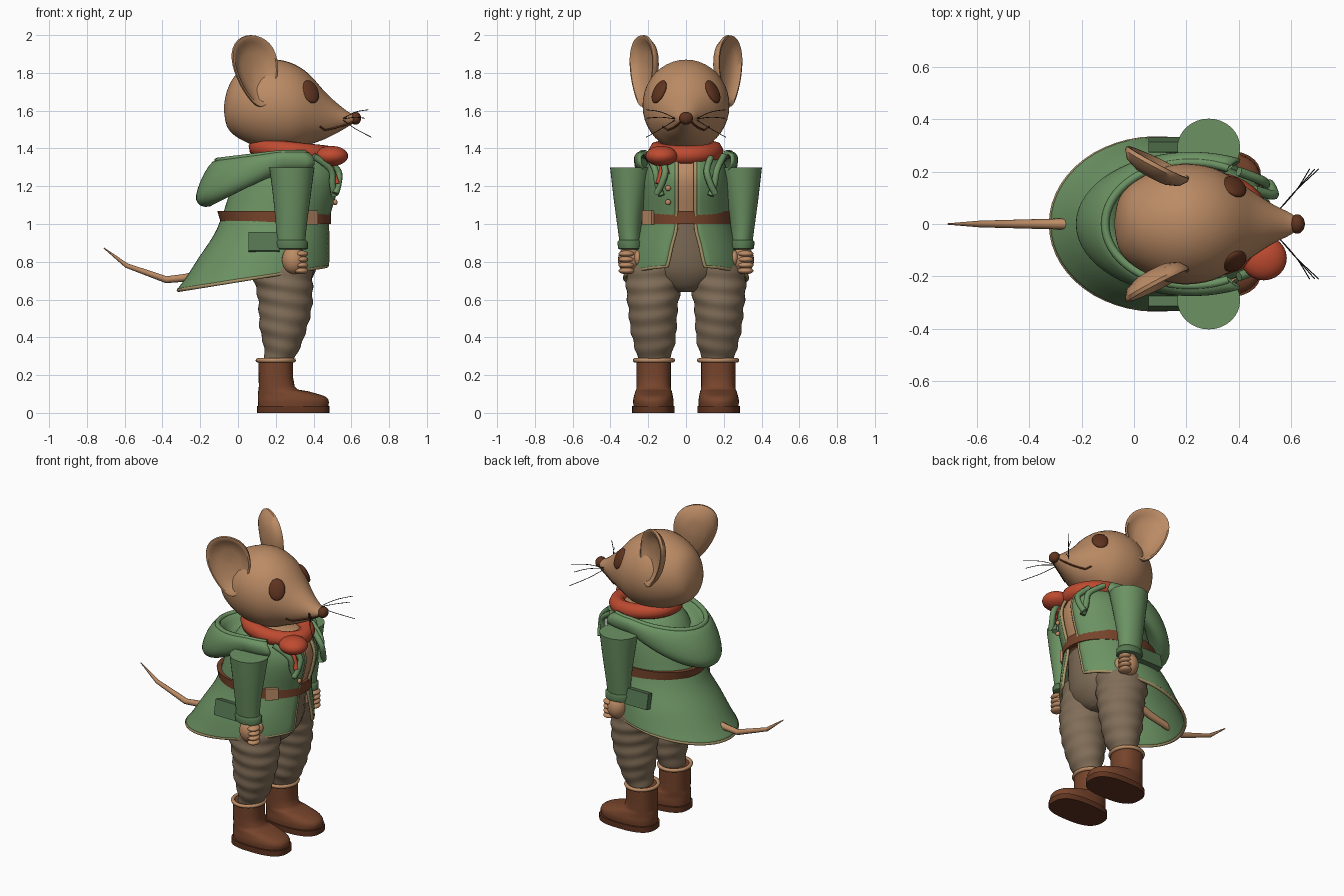
import bpy, bmesh, math
from math import sin, cos, pi, radians
from mathutils import Vector, Matrix

if "Cube" in bpy.data.objects:
    bpy.data.objects.remove(bpy.data.objects["Cube"])


def material(name, r, g, b):
    m = bpy.data.materials.new(name)
    m.use_nodes = True
    m.diffuse_color = (r, g, b, 1)
    m.node_tree.nodes["Principled BSDF"].inputs["Base Color"].default_value = (r, g, b, 1)
    return m


FUR = material("tan fur", .50, .26, .13)
GREEN = material("coat green", .15, .29, .125)
DARK_GREEN = material("dark green", .09, .18, .08)
RED = material("scarf red", .52, .07, .03)
LEATHER = material("brown leather", .18, .057, .024)
DARK = material("dark brown", .115, .034, .014)
CLOTH = material("trouser cloth", .22, .155, .098)
TRIM = material("beige trim", .40, .30, .14)
BLACK = material("whisker black", .02, .015, .012)


def finish(obj, angle=50):
    bpy.ops.object.select_all(action='DESELECT')
    obj.select_set(True)
    bpy.context.view_layer.objects.active = obj
    bpy.ops.object.shade_smooth_by_angle(angle=radians(angle))
    return obj


def loft(name, rings, mat, closed=True, caps=True, thick=0, angle=50):
    """Skin a list of point rings."""
    bm = bmesh.new()
    rows = [[bm.verts.new(p) for p in ring] for ring in rings]
    n = len(rows[0])
    for a, b in zip(rows, rows[1:]):
        for i in range(n if closed else n - 1):
            j = (i + 1) % n
            bm.faces.new((a[i], a[j], b[j], b[i]))
    if caps:
        bm.faces.new(rows[0])
        bm.faces.new(rows[-1])
    bmesh.ops.recalc_face_normals(bm, faces=bm.faces)
    me = bpy.data.meshes.new(name)
    bm.to_mesh(me)
    bm.free()
    obj = bpy.data.objects.new(name, me)
    bpy.context.collection.objects.link(obj)
    me.materials.append(mat)
    if thick:
        mod = obj.modifiers.new("thickness", 'SOLIDIFY')
        mod.thickness, mod.offset = thick, 0
    return finish(obj, angle)


def dense(sections, n):
    """Smoothly interpolate rows of numbers."""
    out = []
    for k in range(len(sections) - 1):
        p = [Vector(sections[min(max(k + d, 0), len(sections) - 1)]) for d in (-1, 0, 1, 2)]
        for i in range(n):
            t = i / n
            out.append(p[1] + .5 * t * (p[2] - p[0] + t * (2 * p[0] - 5 * p[1] + 4 * p[2] - p[3]
                       + t * (3 * (p[1] - p[2]) + p[3] - p[0]))))
    return out + [Vector(sections[-1])]


def oval(z, x0, x1, y0, y1, n=32, p=1, fold=0):
    """Horizontal oval ring; p below one makes it boxier, fold adds wrinkles."""
    ring = []
    for i in range(n):
        a = 2 * pi * i / n
        k = 1 + fold * sin(75 * z + 2 * sin(a + 1))
        c, s = cos(a), sin(a)
        ring.append(((x0 + x1) / 2 + k * (x1 - x0) / 2 * math.copysign(abs(c) ** p, c),
                     (y0 + y1) / 2 + k * (y1 - y0) / 2 * math.copysign(abs(s) ** p, s), z))
    return ring


def flip(rings, s):
    return [[(x, y * s, z) for x, y, z in r] for r in rings]


def ball(name, loc, size, mat, rot=None):
    bpy.ops.mesh.primitive_uv_sphere_add(segments=24, ring_count=16)
    obj = bpy.context.object
    obj.name = name
    obj.matrix_world = Matrix.Translation(loc) @ (rot or Matrix()) @ Matrix.Diagonal((*size, 1))
    obj.data.materials.append(mat)
    return finish(obj)


def tube(name, pts, r, mat, taper=None, smooth=True, closed=False):
    cu = bpy.data.curves.new(name, 'CURVE')
    cu.dimensions, cu.bevel_depth, cu.bevel_resolution = '3D', r, 2
    cu.use_fill_caps = True
    path = dense(pts, 5) if smooth else [Vector(p) for p in pts]
    sp = cu.splines.new('POLY')
    sp.points.add(len(path) - 1)
    sp.use_cyclic_u = closed
    for i, p in enumerate(path):
        sp.points[i].co = (*p, 1)
        sp.points[i].radius = taper[i] if taper else 1
    obj = bpy.data.objects.new(name, cu)
    bpy.context.collection.objects.link(obj)
    bpy.ops.object.select_all(action='DESELECT')
    obj.select_set(True)
    bpy.context.view_layer.objects.active = obj
    bpy.ops.object.convert(target='MESH')
    obj = bpy.context.object
    obj.data.materials.clear()
    obj.data.materials.append(mat)
    return finish(obj)


# Head: sections along x as (x, low z, high z, half width)
HEAD = dense([(-.075, 1.60, 1.62, .01), (-.06, 1.52, 1.70, .09), (-.02, 1.47, 1.78, .145),
              (.05, 1.43, 1.83, .19), (.13, 1.40, 1.86, .222), (.21, 1.385, 1.87, .23),
              (.30, 1.39, 1.845, .215), (.38, 1.42, 1.79, .175), (.46, 1.45, 1.70, .12),
              (.53, 1.485, 1.635, .075), (.59, 1.52, 1.59, .045), (.63, 1.545, 1.575, .02)], 3)


def head_point(sec, a, grow=1):
    x, lo, hi, w = sec
    return (x, grow * w * cos(a), (lo + hi) / 2 + grow * (hi - lo) / 2 * sin(a))


loft("head", [[head_point(s, 2 * pi * i / 40) for i in range(40)] for s in HEAD], FUR)
ball("nose", (.622, 0, 1.56), (.03, .037, .034), DARK)

# Ear bowl profile: (radius, depth)
EAR = [(.02, -.04), (.5, -.035), (.85, -.015), (1, .015), (.99, .03), (.92, .03),
       (.8, .008), (.5, -.012), (.02, -.018)]
along, out = Vector((.88, -.47, 0)), Vector((.47, .88, 0))
for s, side in ((-1, "right"), (1, "left")):
    rings = []
    for r, d in EAR:
        ring = []
        for i in range(36):
            u, v = r * cos(2 * pi * i / 36), r * sin(2 * pi * i / 36)
            p = Vector((.085 - .025 * v, .21, 1.81 + .19 * v)) + along * u * (.128 + .04 * v) + out * d
            ring.append((p.x, p.y * s, p.z))
        rings.append(ring)
    loft(side + "_ear", rings, FUR)

    # Eye, mouth line and whiskers
    normal = Vector((.5, .75 * s, .43))
    rot = normal.to_track_quat('Z', 'Y').to_matrix().to_4x4()
    ball(side + "_eye", (.383, .142 * s, 1.70), (.05, .066, .022), DARK, rot)
    line = [head_point(q, radians(-38 if q[0] > .45 else -28), 1.01) for q in HEAD if .42 < q[0] < .61]
    tube(side + "_mouth", [(x, y * s, z) for x, y, z in line], .005, DARK, smooth=False)
    for dz, dx in ((.045, 0), (.0, -.02), (-.1, .015)):
        tube(side + "_whisker", [(.55, .05 * s, 1.555), (.62, .13 * s, 1.565 + dz * .6),
                                 (.69 + dx, .21 * s, 1.56 + dz)], .002, BLACK)

# Scarf ring, knot and tails
tube("scarf", [(.29 + .185 * cos(a), .15 * sin(a), 1.385 - .02 * cos(a))
               for a in [2 * pi * i / 40 for i in range(40)]], .05, RED, smooth=False, closed=True)
ball("scarf_knot", (.495, -.13, 1.36), (.088, .085, .053), RED)
for x, y, z in ((.50, -.10, 1.26), (.52, -.14, 1.21)):
    tube("scarf_tail", [(.48, -.12, 1.34), (x, y, z)], .022, RED, taper=(.5, 1), smooth=False)

# Coat: sections as (z, back x, front x, half width, half gap)
COAT = dense([(1.38, .12, .46, .13, .05), (1.33, .05, .50, .19, .05), (1.25, .0, .53, .22, .05),
              (1.15, -.04, .515, .23, .05), (1.03, -.08, .48, .235, .05), (.95, -.12, .48, .26, .055),
              (.85, -.20, .485, .295, .075), (.76, -.27, .49, .315, .09), (.71, -.315, .49, .325, .10)], 3)


def coat_ring(sec, n=48):
    z, back, front, w, gap = sec
    a0 = math.asin(gap / w)
    ring = []
    for i in range(n + 1):
        a = a0 + (2 * pi - 2 * a0) * i / n
        slope = max(0, min(1, (1 - z) / .29)) * (.065 * cos(a) + .005)
        ring.append(((back + front) / 2 + (front - back) / 2 * cos(a), w * sin(a), z + slope))
    return ring


coat = [coat_ring(s) for s in COAT]
loft("coat", coat, GREEN, closed=False, caps=False, thick=.016)
tube("coat_trim", [r[0] for r in coat] + coat[-1][1:-1] + [r[-1] for r in reversed(coat)],
     .010, TRIM, smooth=False)
loft("shirt", [oval(z, b + .03, f - .015, .02 - w, w - .02) for z, b, f, w, g in COAT if z > .99], FUR)

# Belt and buckle
belt = [oval(z, -.09 - d + (1.03 - z) * .3, .485 + d, -.24 - d, .24 + d, 48)
        for z, d in ((1.0, -.02), (1.0, .008), (1.068, .008), (1.068, -.02))]
loft("belt", belt, LEATHER, caps=False)


def box(name, loc, size, mat, turn=0, tilt=0):
    bpy.ops.mesh.primitive_cube_add(size=1, location=loc, rotation=(tilt, 0, turn))
    obj = bpy.context.object
    obj.name, obj.scale = name, size
    obj.data.materials.append(mat)
    mod = obj.modifiers.new("soft_edges", 'BEVEL')
    mod.width, mod.segments = .008, 2
    return finish(obj)


box("belt_buckle", (.385, -.20, 1.035), (.08, .02, .075), FUR, radians(38))
for z in (1.115, 1.19):
    ball("button", (.515, -.095, z), (.012, .015, .015), FUR)

# Hood: horseshoe arcs as (back reach, half width, back z, side z)
HOOD = dense([(.14, .15, 1.28, 1.33), (.25, .19, 1.27, 1.33), (.33, .235, 1.335, 1.375),
              (.40, .265, 1.25, 1.36), (.435, .265, 1.13, 1.32), (.37, .245, 1.10, 1.29),
              (.25, .21, 1.19, 1.27)], 4)
hood = []
for reach, w, zb, zs in HOOD:
    ring = []
    for i in range(41):
        a = radians(-115 + 230 * i / 40)
        t = max(0, cos(a))
        ring.append((.22 - reach * cos(a), w * sin(a), zs + (zb - zs) * t))
    hood.append(ring)
loft("hood", hood, GREEN, closed=False, caps=False, thick=.014)
tube("hood_rim", hood[8], .016, GREEN, smooth=False)

# Hips and tail
loft("hips", [oval(*q) for q in dense([(.64, .18, .32, -.06, .06), (.68, .12, .37, -.15, .15),
     (.78, .08, .42, -.23, .23), (1.0, .03, .45, -.21, .21)], 4)], CLOTH)
tube("tail", [(.1, 0, .84), (-.12, 0, .75), (-.28, 0, .715), (-.38, 0, .705), (-.59, 0, .78),
              (-.71, 0, .873)], .023, FUR, taper=(1.1, 1, .9, .8, .55, .12), smooth=False)

for s, side in ((-1, "right"), (1, "left")):
    # Collar straps
    for path in ([(.40, .2, 1.36), (.49, .165, 1.29), (.50, .15, 1.21), (.51, .13, 1.15)],
                 [(.46, .13, 1.35), (.53, .11, 1.28), (.53, .13, 1.21), (.515, .155, 1.16)]):
        tube(side + "_collar_strap", [(x, y * s, z) for x, y, z in path], .018, GREEN)

    # Sleeve, cuff and pocket flap
    arm = dense([(.89, .205, .355, .24, .35), (1.0, .20, .365, .235, .365),
                 (1.15, .185, .385, .21, .385), (1.30, .165, .405, .18, .402)], 4)
    loft(side + "_sleeve", flip([oval(*q) for q in arm], s), GREEN)
    cuff = [(.865, .21, .36, .24, .35), (.87, .20, .37, .23, .36),
            (.905, .197, .37, .23, .363), (.915, .205, .36, .24, .355)]
    loft(side + "_cuff", flip([oval(*q) for q in cuff], s), DARK_GREEN)
    box(side + "_pocket_flap", (.138, .303 * s, .905), (.165, .04, .10), DARK_GREEN, tilt=.2 * s)

    # Hand with curled fingers and thumb
    ball(side + "_hand", (.295, .30 * s, .81), (.062, .06, .075), FUR)
    for k in range(4):
        ball(side + "_finger", (.335, .315 * s, .752 + .03 * k), (.037, .042, .018), FUR)
    ball(side + "_thumb", (.33, .255 * s, .82), (.03, .022, .04), FUR)

    # Wrinkled trouser leg
    leg = dense([(.24, .13, .28, .10, .24), (.29, .14, .30, .085, .255), (.36, .135, .335, .06, .275),
                 (.45, .115, .365, .05, .295), (.55, .11, .39, .045, .305), (.64, .10, .395, .03, .315),
                 (.73, .075, .395, .015, .315), (.85, .07, .40, .01, .28)], 7)
    loft(side + "_trouser_leg", flip([oval(*q, n=40, fold=.028) for q in leg], s), CLOTH)

    # Boot: sole, foot, shaft and rolled top
    sole = [(0, .10, .485, .06, .285), (.036, .10, .485, .06, .285)]
    loft(side + "_boot_sole", flip([oval(*q, p=.75) for q in sole], s), DARK)
    foot = dense([(.036, .107, .478, .067, .278), (.065, .105, .48, .066, .28), (.09, .105, .455, .07, .275),
                  (.115, .107, .37, .075, .268), (.14, .11, .30, .08, .262), (.28, .108, .292, .08, .262)], 3)
    loft(side + "_boot", flip([oval(*q, p=.85) for q in foot], s), LEATHER)
    top = oval(.278, .105, .295, .07, .27)
    tube(side + "_boot_rim", [(x, y * s, z) for x, y, z in top], .012, FUR, smooth=False, closed=True)
